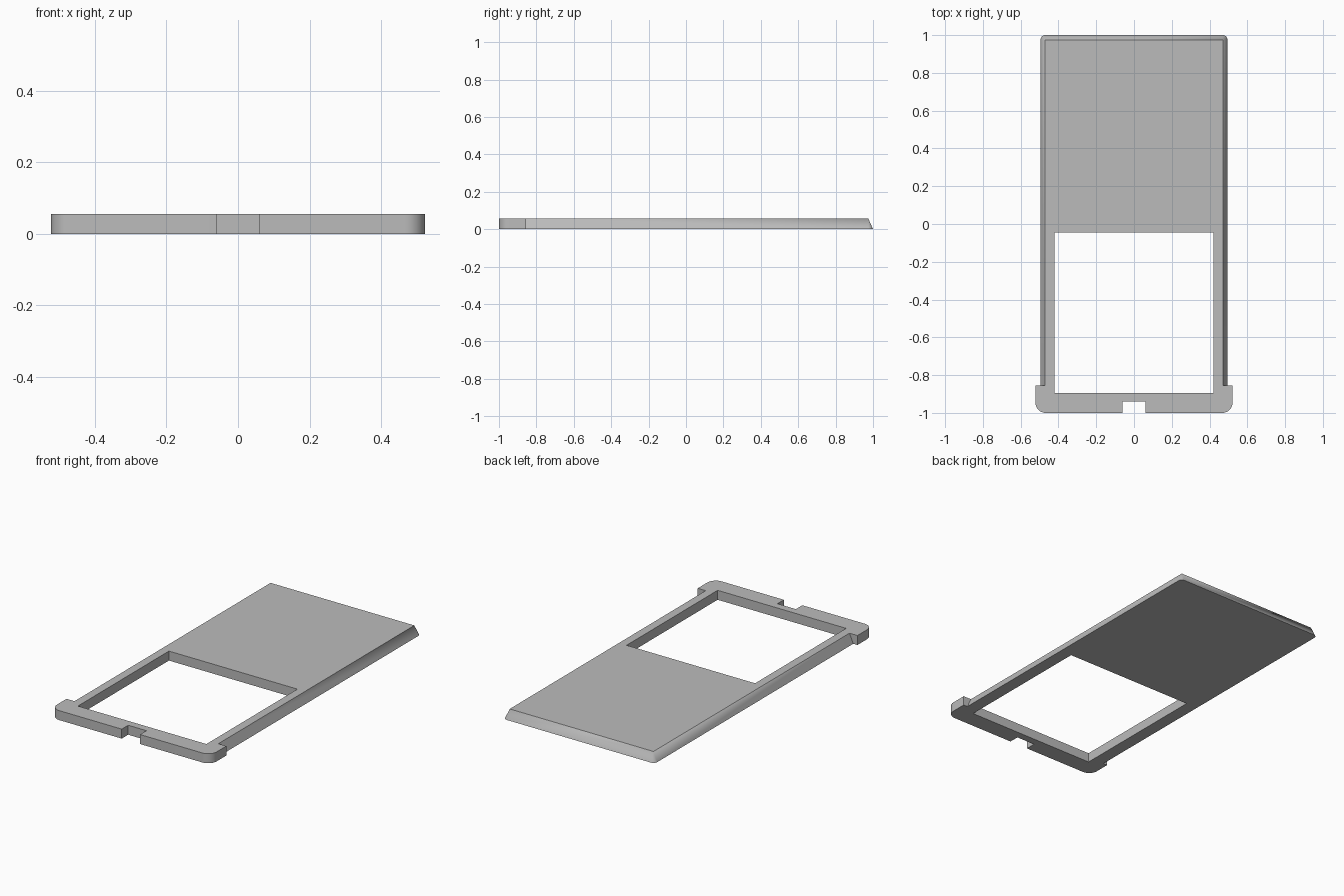
import bpy, bmesh, math
from mathutils import Vector

cube = bpy.data.objects.get("Cube")
if cube:
    bpy.data.objects.remove(cube, do_unlink=True)

HEIGHT = 0.056
SLOPE = 0.025    # inward lean of the body's side and rear walls

grey = bpy.data.materials.new("plain grey")
grey.use_nodes = True
colour = (0.5, 0.5, 0.5, 1)
grey.diffuse_color = colour
grey.node_tree.nodes["Principled BSDF"].inputs["Base Color"].default_value = colour


def arc(cx, cy, r, start, steps=10):
    """Quarter-circle points, counter-clockwise from the start angle."""
    angles = [math.radians(start + 90 * i / steps) for i in range(steps + 1)]
    return [(cx + r * math.cos(a), cy + r * math.sin(a)) for a in angles]


def loft(name, bottom, top, z0=0.0, z1=HEIGHT):
    """Solid between two outlines with matching point counts."""
    bm = bmesh.new()
    low = [bm.verts.new((x, y, z0)) for x, y in bottom]
    high = [bm.verts.new((x, y, z1)) for x, y in top]
    bm.faces.new(low[::-1])
    bm.faces.new(high)
    for i in range(len(low)):
        j = (i + 1) % len(low)
        bm.faces.new((low[i], low[j], high[j], high[i]))
    bmesh.ops.remove_doubles(bm, verts=bm.verts, dist=1e-5)
    bmesh.ops.recalc_face_normals(bm, faces=bm.faces)
    mesh = bpy.data.meshes.new(name)
    bm.to_mesh(mesh)
    bm.free()
    mesh.materials.append(grey)
    obj = bpy.data.objects.new(name, mesh)
    bpy.context.collection.objects.link(obj)
    return obj


def box(name, half_width, y0, y1):
    outline = [(-half_width, y0), (half_width, y0), (half_width, y1), (-half_width, y1)]
    return loft(name, outline, outline, -0.1, HEIGHT + 0.1)


def combine(target, other, operation):
    mod = target.modifiers.new(operation.lower(), "BOOLEAN")
    mod.operation = operation
    mod.solver = "EXACT"
    mod.object = other
    bpy.context.view_layer.objects.active = target
    bpy.ops.object.modifier_apply(modifier=mod.name)
    bpy.data.objects.remove(other, do_unlink=True)


# Tapered body: rear corners round at the base, meeting a point at the top
W, R, START = 0.495, 0.025, -0.92
right = arc(W - R, 1 - R, R, 0)
left = arc(R - W, 1 - R, R, 90)
inner = W - SLOPE
base = [(-W, START), (W, START)] + right + left
crown = ([(-inner, START), (inner, START)]
         + [(inner, 1 - SLOPE)] * len(right) + [(-inner, 1 - SLOPE)] * len(left))
tray = loft("tray_frame", base, crown)

# Wider front bar with rounded front corners
B, BR, BACK = 0.522, 0.055, -0.855
bar_outline = (arc(BR - B, BR - 1, BR, 180) + arc(B - BR, BR - 1, BR, 270)
               + [(B, BACK), (-B, BACK)])
combine(tray, loft("front_bar", bar_outline, bar_outline), "UNION")

# Rectangular opening and front notch
combine(tray, box("window_cutter", 0.42, -0.895, -0.045), "DIFFERENCE")
combine(tray, box("notch_cutter", 0.06, -1.1, -0.94), "DIFFERENCE")

# Smooth rounded corners, crisp edges elsewhere
bpy.ops.object.select_all(action="DESELECT")
tray.select_set(True)
bpy.context.view_layer.objects.active = tray
bpy.ops.object.shade_smooth_by_angle(angle=math.radians(20))
